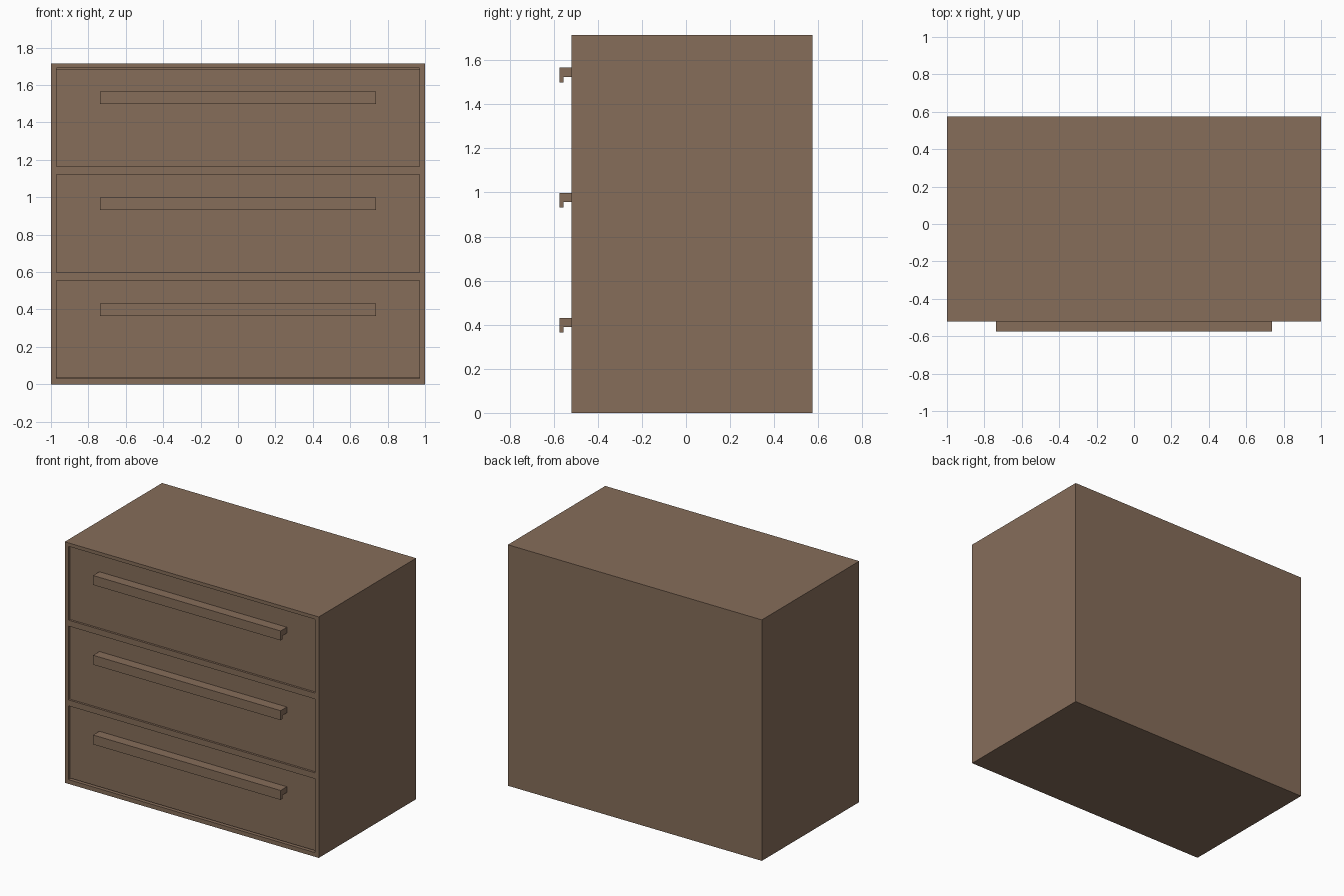
import bpy
import bmesh

if "Cube" in bpy.data.objects:
    bpy.data.objects.remove(bpy.data.objects["Cube"])

wood = bpy.data.materials.new("brown wood")
wood.diffuse_color = (0.24, 0.154, 0.102, 1)
wood.use_nodes = True
wood.node_tree.nodes["Principled BSDF"].inputs["Base Color"].default_value = wood.diffuse_color


def finish(name, bm):
    bmesh.ops.recalc_face_normals(bm, faces=bm.faces)
    mesh = bpy.data.meshes.new(name)
    bm.to_mesh(mesh)
    bm.free()
    mesh.materials.append(wood)
    ob = bpy.data.objects.new(name, mesh)
    bpy.context.collection.objects.link(ob)
    return ob


def box(name, x, y, z):
    """Box from (min, max) ranges on each axis."""
    bm = bmesh.new()
    bmesh.ops.create_cube(bm, size=1)
    for v in bm.verts:
        v.co = [r[0] if c < 0 else r[1] for c, r in zip(v.co, (x, y, z))]
    return finish(name, bm)


def extrude_x(name, profile, half):
    """Extrude a (y, z) profile along x."""
    bm = bmesh.new()
    face = bm.faces.new([bm.verts.new((-half, y, z)) for y, z in profile])
    res = bmesh.ops.extrude_face_region(bm, geom=[face])
    for v in res["geom"]:
        if isinstance(v, bmesh.types.BMVert):
            v.co.x = half
    return finish(name, bm)


FRONT, BACK, TOP, T = -0.52, 0.575, 1.715, 0.03
INNER = 1 - T
PITCH, OPENING = 0.5675, 0.525
RECESS = 0.015
GAP = 0.006

# Carcass panels
box("left_side", (-1, -INNER), (FRONT, BACK), (0, TOP))
box("right_side", (INNER, 1), (FRONT, BACK), (0, TOP))
box("bottom_panel", (-INNER, INNER), (FRONT, BACK), (0, T))
box("top_panel", (-INNER, INNER), (FRONT, BACK), (TOP - 0.025, TOP))
box("back_panel", (-INNER, INNER), (BACK - T, BACK), (T, TOP - 0.025))

for i in range(3):
    z0 = T + i * PITCH
    z1 = z0 + OPENING
    # Rail above each of the two lower drawers
    if i < 2:
        box(f"rail_{i + 1}", (-INNER, INNER), (FRONT, FRONT + 0.06), (z1, z0 + PITCH))
    # Recessed drawer front, with a thin gap at the very top and bottom
    low = z0 + (GAP if i == 0 else 0)
    high = z1 - (GAP if i == 2 else 0)
    face = FRONT + RECESS
    box(f"drawer_front_{i + 1}", (-INNER, INNER), (face, face + T), (low, high))
    # L-shaped pull
    t = z1 - 0.124
    profile = [(face, t), (-0.575, t), (-0.575, t - 0.067), (-0.556, t - 0.067),
               (-0.556, t - 0.042), (face, t - 0.042)]
    extrude_x(f"drawer_pull_{i + 1}", profile, 0.738)
